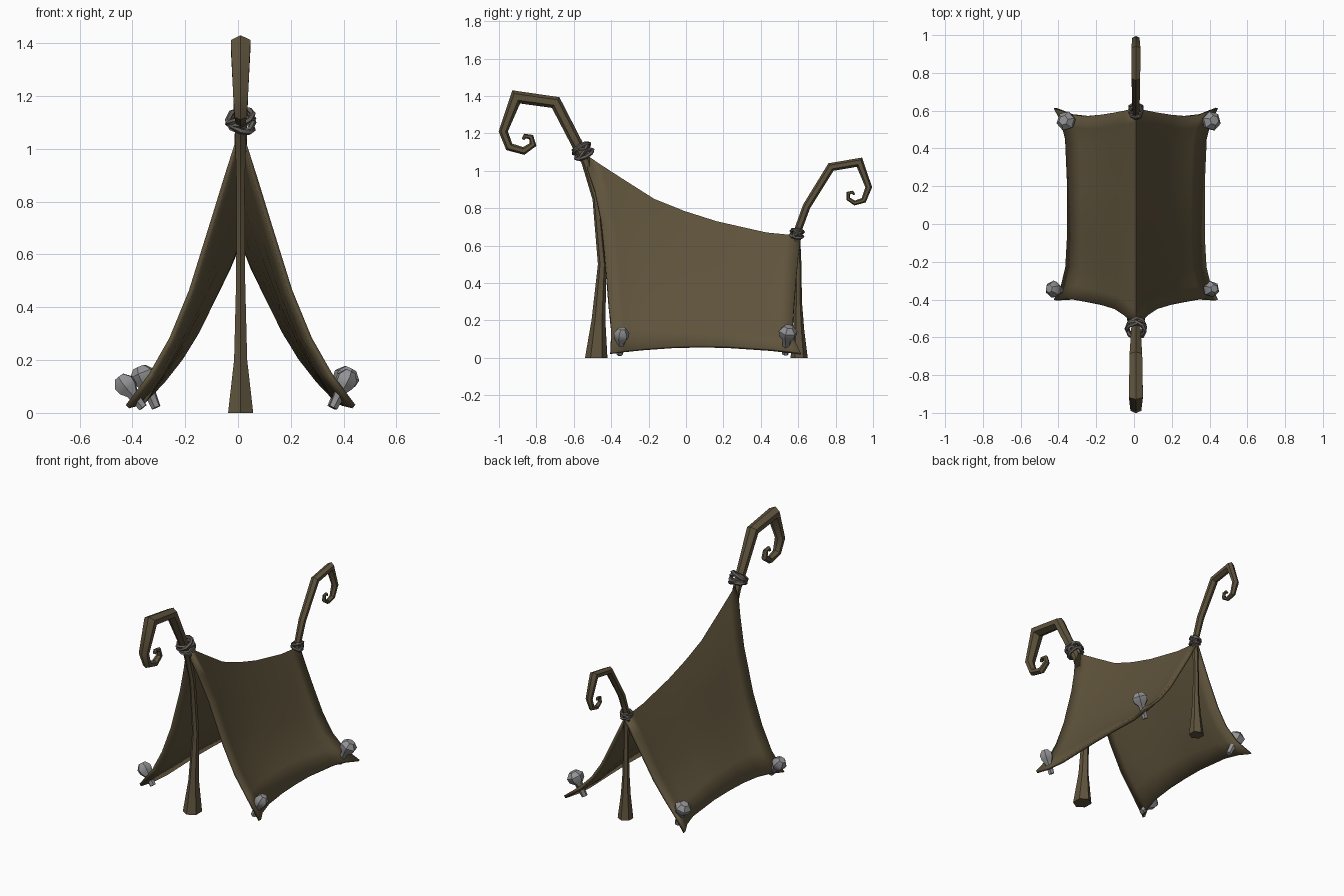
import bpy, bmesh, math
from mathutils import Vector, Matrix

if "Cube" in bpy.data.objects:
    bpy.data.objects.remove(bpy.data.objects["Cube"])

CX = 0.01  # tent centre line


def material(name, rgb):
    m = bpy.data.materials.new(name)
    m.diffuse_color = (*rgb, 1)
    m.use_nodes = True
    m.node_tree.nodes["Principled BSDF"].inputs["Base Color"].default_value = m.diffuse_color
    return m


CLOTH = material("drab cloth", (0.115, 0.088, 0.045))
WOOD = material("brown wood", (0.112, 0.086, 0.046))
ROPE = material("grey rope", (0.125, 0.112, 0.1))
METAL = material("grey peg", (0.29, 0.29, 0.3))


def finish(name, bm, mat, angle=40, recalc=True):
    if recalc:
        bmesh.ops.recalc_face_normals(bm, faces=bm.faces)
    me = bpy.data.meshes.new(name)
    bm.to_mesh(me)
    bm.free()
    ob = bpy.data.objects.new(name, me)
    bpy.context.collection.objects.link(ob)
    me.materials.append(mat)
    bpy.ops.object.select_all(action='DESELECT')
    ob.select_set(True)
    bpy.context.view_layer.objects.active = ob
    bpy.ops.object.shade_smooth_by_angle(angle=math.radians(angle))
    return ob


def bridge(bm, rings):
    """Skin closed rings and cap both ends."""
    n = len(rings[0])
    for a, b in zip(rings, rings[1:]):
        for k in range(n):
            bm.faces.new((a[k], a[(k + 1) % n], b[(k + 1) % n], b[k]))
    bm.faces.new(rings[0])
    bm.faces.new(rings[-1])


def pole(name, pts, sides=6):
    """Mitred tube in the YZ plane; points are (y, z, in-plane radius, x radius)."""
    bm = bmesh.new()
    rings = []
    for i, (y, z, r, rx) in enumerate(pts):
        p = Vector((y, z))
        a = (p - Vector(pts[i - 1][:2])).normalized() if i else None
        b = (Vector(pts[i + 1][:2]) - p).normalized() if i < len(pts) - 1 else a
        a = a or Vector((0, 1))
        t = (a + b).normalized()
        r /= max(0.75, t.dot(b))
        if i == 0:
            t = Vector((0, 1))
        ring = []
        for k in range(sides):
            w = 2 * math.pi * k / sides
            s = r * math.cos(w)
            ring.append(bm.verts.new((CX + rx * 1.1 * math.sin(w), y + t.y * s, z - t.x * s)))
        rings.append(ring)
    bridge(bm, rings)
    return finish(name, bm, WOOD)


# Curled poles
pole("front_pole", [
    (-.48, 0, .06, .05), (-.468, .2, .037, .026), (-.448, .5, .023, .018),
    (-.48, .85, .02, .016), (-.535, 1.05, .025, .022), (-.565, 1.11, .03, .026),
    (-.697, 1.365, .031, .035), (-.908, 1.395, .032, .039), (-.977, 1.21, .023, .03),
    (-.945, 1.128, .021, .024), (-.868, 1.106, .019, .02), (-.818, 1.14, .016, .017),
    (-.828, 1.18, .013, .014), (-.86, 1.186, .011, .012), (-.872, 1.168, .008, .008)])
pole("rear_pole", [
    (.605, 0, .046, .042), (.602, .15, .03, .026), (.60, .3, .02, .018),
    (.60, .5, .017, .016), (.59, .66, .02, .018), (.645, .81, .021, .021),
    (.775, 1.02, .022, .024), (.927, 1.046, .022, .025), (.977, .912, .017, .02),
    (.95, .842, .014, .016), (.902, .828, .012, .013), (.867, .85, .01, .011),
    (.868, .88, .009, .01), (.89, .886, .007, .008), (.9, .872, .005, .006)])

# Sagging cloth: columns along the ridge, rows down each slope
RIDGE = [(0, 1.09), (.07, 1.035), (.17, .96), (.32, .85), (.46, .785), (.61, .73),
         (.84, .67), (.93, .66), (1, .655)]
OUT = [0, .14, .26, .45, .62, .8, 1]
DROP = [1, .82, .66, .41, .24, .11, 0]
FRONT_Y = [-.54, -.485, -.45, -.425, -.41, -.395, -.40]
REAR_Y = [.615, .60, .59, .577, .57, .578, .612]
bm = bmesh.new()
cols = []
for s, rz in RIDGE:
    e = abs(2 * s - 1)
    bx, bz = .365 + .07 * e ** 5, .066 - .036 * e ** 2
    mix = .35 * (1 - e ** 2)          # the middle hangs straighter than the ends
    col = []
    for j in range(-6, 7):
        k = abs(j)
        f = OUT[k]
        g = DROP[k] * (1 - mix) + (1 - f) * mix
        y = FRONT_Y[k] * (1 - s) + REAR_Y[k] * s
        col.append(bm.verts.new((CX + math.copysign(bx * f, j), y, bz + (rz - bz) * g)))
    cols.append(col)
for a, b in zip(cols, cols[1:]):
    for k in range(12):
        bm.faces.new((a[k], a[k + 1], b[k + 1], b[k]))
cloth = finish("tent_cloth", bm, CLOTH, 50, recalc=False)
mod = cloth.modifiers.new("thickness", 'SOLIDIFY')
mod.thickness = .018
mod.offset = -1


# Rope lashings: crossed loops around each pole
def lashing(name, centre, lean, radius, minor):
    bm = bmesh.new()
    base = Matrix.Translation(centre) @ Matrix.Rotation(lean, 4, 'X')
    for tx, ty, dz in ((.55, .15, 0), (-.55, -.2, 0), (0, .35, -.35), (.1, -.35, .3)):
        m = (base @ Matrix.Translation((0, 0, dz * radius))
             @ Matrix.Rotation(tx, 4, 'X') @ Matrix.Rotation(ty, 4, 'Y'))
        grid = []
        for i in range(8):
            w = 2 * math.pi * i / 8
            ring = []
            for k in range(5):
                v = 2 * math.pi * k / 5
                q = radius + minor * math.cos(v)
                ring.append(bm.verts.new(m @ Vector(
                    (q * math.cos(w), q * math.sin(w), minor * math.sin(v)))))
            grid.append(ring)
        for i in range(8):
            a, b = grid[i], grid[(i + 1) % 8]
            for k in range(5):
                bm.faces.new((a[k], b[k], b[(k + 1) % 5], a[(k + 1) % 5]))
    finish(name, bm, ROPE, 50)


lashing("front_lashing", (CX, -.552, 1.105), .46, .05, .011)
lashing("rear_lashing", (CX, .593, .665), -.15, .034, .008)


# Mushroom-headed pegs, leaning outward from the ground
def peg(name, foot, head, size):
    bm = bmesh.new()
    foot, head = Vector(foot), Vector(head)
    axis = (head - foot).normalized()
    length = (head - foot).length
    turn = axis.to_track_quat('Z', 'Y')
    profile = [(0, .018), (length - .045, .024), (length - .02, size * .92),
               (length + .008, size), (length + .036, size * .5)]
    rings = [[bm.verts.new(foot + turn @ Vector(
        (r * math.cos(k * math.pi / 3), r * math.sin(k * math.pi / 3), h)))
        for k in range(6)] for h, r in profile]
    bridge(bm, rings)
    finish(name, bm, METAL, 45)


peg("front_right_peg", (.36, -.355, .02), (.41, -.345, .125), .043)
peg("rear_right_peg", (.355, .53, .02), (.41, .545, .135), .052)
peg("front_left_peg", (-.36, -.355, .02), (-.428, -.345, .108), .045)
peg("rear_left_peg", (-.31, .53, .02), (-.36, .545, .14), .052)
